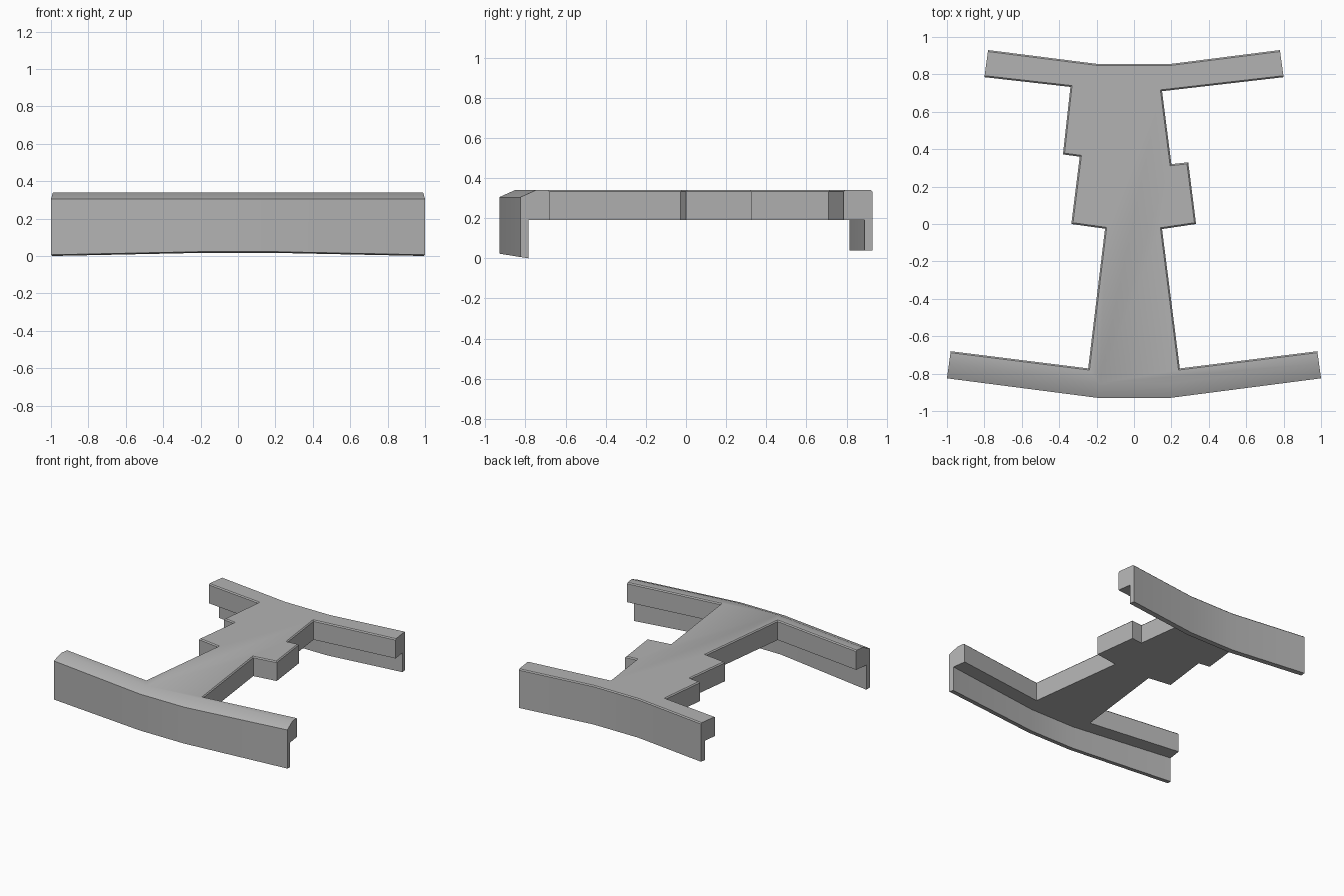
import bpy
import math
from mathutils import Vector
from mathutils.geometry import intersect_line_line_2d, intersect_line_plane

cube = bpy.data.objects.get("Cube")
if cube:
    bpy.data.objects.remove(cube, do_unlink=True)

grey = bpy.data.materials.new("neutral_grey")
grey.use_nodes = True
colour = (0.45, 0.45, 0.45, 1)
grey.diffuse_color = colour
grey.node_tree.nodes["Principled BSDF"].inputs["Base Color"].default_value = colour


def add_part(name, rings, cap_top=True):
    """Loft counterclockwise rings from bottom to top."""
    n = len(rings[0])
    verts = [p for ring in rings for p in ring]
    faces = [tuple(reversed(range(n)))]
    for r in range(len(rings) - 1):
        a, b = r * n, (r + 1) * n
        faces += [(a + i, a + (i + 1) % n, b + (i + 1) % n, b + i) for i in range(n)]
    if cap_top:
        faces.append(tuple(range(len(verts) - n, len(verts))))
    mesh = bpy.data.meshes.new(name)
    mesh.from_pydata(verts, [], faces)
    mesh.materials.append(grey)
    obj = bpy.data.objects.new(name, mesh)
    bpy.context.collection.objects.link(obj)
    bpy.ops.object.select_all(action="DESELECT")
    obj.select_set(True)
    bpy.context.view_layer.objects.active = obj
    bpy.ops.object.shade_smooth_by_angle(angle=math.radians(30))
    return obj


def inset(points, widths):
    """Move each edge of a polygon inward by its own width."""
    n = len(points)
    lines = []
    for i in range(n):
        a, b = Vector(points[i]), Vector(points[(i + 1) % n])
        d = (b - a).normalized()
        lines.append((a + Vector((-d.y, d.x)) * widths[i], d))
    result = []
    for i in range(n):
        (p, d), (q, e) = lines[i - 1], lines[i]
        t = (q - p).cross(e) / d.cross(e)
        result.append(p + d * t)
    return result


def mirror(points):
    return [(-x, y) for x, y in reversed(points)]


# Body outline, counterclockwise from the front of the left wing
front_edge = [(0.19, -0.93), (1.0, -0.825)]
front_tip = [(0.98, -0.68), (0.245, -0.772)]
back_tip = [(0.80, 0.785)]
back_edge = [(0.78, 0.93), (0.19, 0.855)]
left_side = [(0.15, -0.027), (0.332, 0.0), (0.29, 0.33), (0.20, 0.32), (0.15, 0.71)]
right_side = [(-0.34, 0.733), (-0.38, 0.372), (-0.29, 0.36), (-0.335, 0.0), (-0.155, -0.025)]
outline = (front_edge + front_tip + left_side + back_tip + back_edge
           + mirror(back_edge) + mirror(back_tip) + right_side
           + mirror(front_tip) + mirror(front_edge))

# Chamfer: wide on the front, none on the wing ends, narrow elsewhere
UNDERSIDE, TOP = 0.19, 0.34
widths = []
for i, a in enumerate(outline):
    b = outline[(i + 1) % len(outline)]
    is_front = max(a[1], b[1]) < -0.8
    is_end = min(abs(a[0]), abs(b[0])) > 0.7
    widths.append(0.078 if is_front else 0 if is_end else 0.008)

add_part("body_plate", [
    [(x, y, UNDERSIDE) for x, y in outline],
    [(x, y, 0.305 if y < -0.8 else 0.332) for x, y in outline],
    [(p.x, p.y, TOP) for p in inset(outline, widths)],
])


# Hanging flanges under the outer edges of both bars
def add_flange(name, half, bottom):
    ring = half + mirror(half)
    add_part(name, [
        [(x, y, bottom(y)) for x, y in ring],
        [(x, y, UNDERSIDE) for x, y in ring],
    ], cap_top=False)


front_inner = [(0.9945, -0.785), (0.187, -0.89)]
front_half = front_edge + front_inner
add_flange("front_flange", front_half, lambda y: -0.16 * (y + 0.785))

back_inner = [(0.192, 0.815), (0.7855, 0.89)]
add_flange("back_flange", back_inner + back_edge, lambda y: 0.04)
